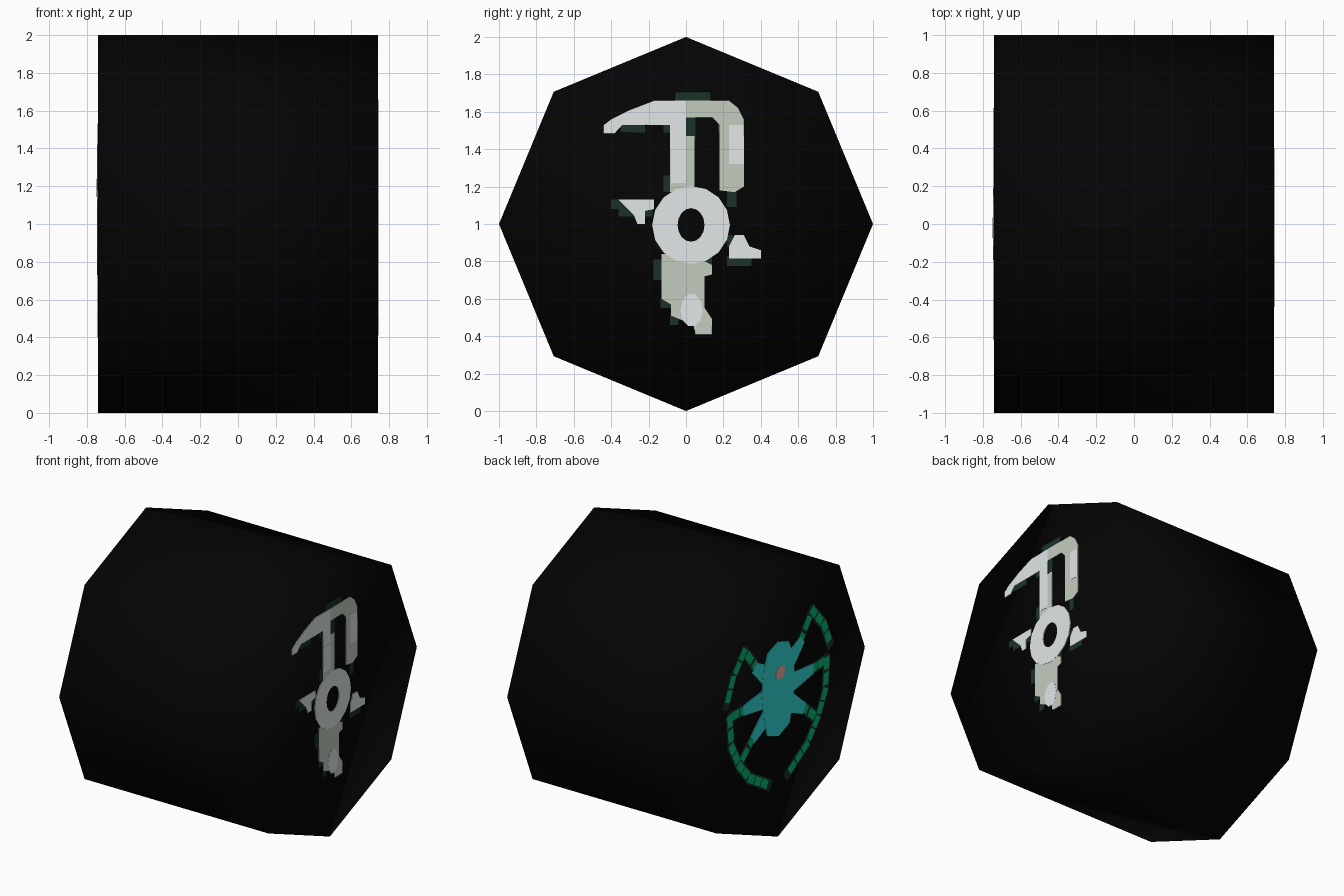
import bpy, bmesh, math
from mathutils import Vector, Matrix

if "Cube" in bpy.data.objects:
    bpy.data.objects.remove(bpy.data.objects["Cube"])

HALF = 0.74  # half length of the drum along x


def material(name, rgb):
    m = bpy.data.materials.new(name)
    m.diffuse_color = (*rgb, 1)
    m.use_nodes = True
    m.node_tree.nodes["Principled BSDF"].inputs["Base Color"].default_value = m.diffuse_color
    return m


BLACK = material("near black", (0.0012, 0.0012, 0.0012))
PALE = material("pale grey", (0.78, 0.82, 0.82))
SAGE = material("sage grey", (0.55, 0.61, 0.53))
SHADOW = material("dark moss", (0.010, 0.032, 0.023))
TEAL = material("teal", (0.035, 0.72, 0.72))
GREEN = material("leg green", (0.002, 0.50, 0.18))
PINK = material("dusty pink", (0.78, 0.46, 0.42))


def finish(name, bm, mat):
    bmesh.ops.recalc_face_normals(bm, faces=bm.faces)
    me = bpy.data.meshes.new(name)
    bm.to_mesh(me)
    bm.free()
    me.materials.append(mat)
    ob = bpy.data.objects.new(name, me)
    bpy.context.collection.objects.link(ob)
    return ob


def plate(name, polys, side, mat, depth):
    """Thin plates on an end cap; polys hold (y, z) outlines, side is +1 or -1."""
    bm = bmesh.new()
    for poly in polys:
        base = [bm.verts.new((side * HALF, y, z)) for y, z in poly]
        top = [bm.verts.new((side * (HALF + depth), y, z)) for y, z in poly]
        bm.faces.new(base)
        bm.faces.new(top[::-1])
        for i in range(len(poly)):
            j = (i + 1) % len(poly)
            bm.faces.new((base[i], base[j], top[j], top[i]))
    return finish(name, bm, mat)


def rect(y0, y1, z0, z1):
    return [(y0, z0), (y1, z0), (y1, z1), (y0, z1)]


def ellipse(y, z, ry, rz, n=16):
    return [(y + ry * math.cos(math.tau * i / n), z + rz * math.sin(math.tau * i / n))
            for i in range(n)]


def stroke(path, width, end_width=None):
    """One quad per path segment, slightly overlapping at the joints."""
    end_width = end_width or width
    quads = []
    n = len(path) - 1
    for i in range(n):
        a, b = Vector(path[i]), Vector(path[i + 1])
        d = (b - a).normalized()
        s = Vector((-d.y, d.x)) / 2
        wa = width + (end_width - width) * i / n
        wb = width + (end_width - width) * (i + 1) / n
        a, b = a - d * wa * 0.3, b + d * wb * 0.3
        quads.append([tuple(p) for p in (a + s * wa, b + s * wb, b - s * wb, a - s * wa)])
    return quads


def mirrored(polys):
    return polys + [[(-y, z) for y, z in p] for p in polys]


def dashes(path, step, fill):
    """Short pieces along a path."""
    out = []
    for p, q in zip(path, path[1:]):
        a, b = Vector(p), Vector(q)
        n = max(1, round((b - a).length / step))
        for i in range(n):
            out.append([a.lerp(b, i / n), a.lerp(b, (i + fill) / n)])
    return out


# Octagonal drum lying along x, smooth shaded
bm = bmesh.new()
bmesh.ops.create_cone(bm, cap_ends=True, segments=8, radius1=1, radius2=1, depth=2 * HALF)
bmesh.ops.transform(bm, verts=bm.verts,
                    matrix=Matrix.Translation((0, 0, 1)) @ Matrix.Rotation(math.pi / 2, 4, 'Y'))
drum = finish("drum", bm, BLACK)
for f in drum.data.polygons:
    f.use_smooth = True

# Right cap: hooked blade ornament, dark edge marks first
plate("ornament_shadow", [
    rect(-.06, .13, 1.64, 1.705), rect(-.35, -.22, 1.49, 1.55), rect(-.12, -.03, 1.49, 1.55),
    rect(-.03, .05, 1.53, 1.58), rect(0, .05, 1.45, 1.53),
    rect(.17, .20, 1.49, 1.57), rect(-.12, -.08, 1.17, 1.26), rect(.22, .27, 1.09, 1.19),
    rect(-.40, -.33, 1.08, 1.13), rect(-.36, -.18, 1.04, 1.10), rect(.22, .35, .775, .83),
    rect(-.175, -.12, .70, .81), rect(-.135, -.07, .55, .60), rect(-.085, -.04, .46, .52),
    rect(.08, .14, .77, .83), rect(.22, .25, .88, .94), rect(-.02, .02, 1.17, 1.21),
], 1, SHADOW, 0.002)

plate("ornament_hook", [
    [(-.44, 1.485), (-.44, 1.53), (-.40, 1.56), (-.30, 1.61), (-.17, 1.66), (0, 1.66),
     (0, 1.56), (-.06, 1.53), (-.34, 1.53), (-.38, 1.485)],
    rect(-.085, 0, 1.40, 1.58)], 1, PALE, 0.004)
plate("ornament_loop", [
    [(0, 1.57), (0, 1.66), (.23, 1.66), (.28, 1.62), (.31, 1.56), (.31, 1.20), (.26, 1.17),
     (.18, 1.18), (.18, 1.53), (.14, 1.57)],
    rect(-.085, .045, 1.17, 1.40), rect(0, .045, 1.40, 1.47)], 1, SAGE, 0.004)
plate("loop_highlights", [rect(.23, .31, 1.32, 1.53), rect(-.08, 0, 1.22, 1.41)],
      1, PALE, 0.005)

# Ring at the middle of the ornament
outer = ellipse(.027, .995, .208, .208)
inner = ellipse(.027, .995, .072, .09)
plate("ornament_ring", [[outer[i], outer[(i + 1) % 16], inner[(i + 1) % 16], inner[i]]
                        for i in range(16)], 1, PALE, 0.005)

# Side barbs
plate("ornament_barbs", [
    [(-.36, 1.13), (-.17, 1.13), (-.17, 1.08), (-.22, 1.07), (-.22, 1.0), (-.26, 1.0),
     (-.28, 1.05)],
    [(.26, .94), (.31, .94), (.34, .88), (.40, .86), (.40, .815), (.23, .815), (.23, .88)],
], 1, PALE, 0.004)

# Tapering blade and its highlight
plate("ornament_blade", [[(-.13, .84), (-.13, .60), (-.08, .57), (-.08, .51), (.04, .46),
                          (.05, .41), (.14, .41), (.14, .49), (.10, .55), (.10, .72),
                          (.14, .73), (.14, .78), (.10, .80), (.10, .84)]],
      1, SAGE, 0.004)
plate("blade_highlight", [ellipse(.03, .54, .06, .09, 10)], 1, PALE, 0.005)

# Left cap: eight-legged creature, mirrored about y = 0
upper = [(.24, 1.31), (.39, 1.50), (.52, 1.35), (.60, 1.17)]
middle = [(.38, 1.07), (.56, 1.08), (.54, .86), (.45, .69)]
lower = [(.28, .84), (.45, .69), (.33, .55), (.18, .46), (.10, .41)]
legs = (upper, middle, lower)
plate("leg_outlines", mirrored([q for leg in legs for q in stroke(leg, .085)]),
      -1, SHADOW, 0.002)
plate("leg_tips", mirrored([q for leg in legs for d in dashes(leg, .11, .5)
                            for q in stroke(d, .06)]), -1, GREEN, 0.004)
thighs = ([(.10, 1.20), (.26, 1.32)], [(.10, 1.06), (.38, 1.07)], [(.08, .96), (.28, .83)])
plate("leg_roots", mirrored([q for t in thighs for q in stroke(t, .17, .075)]),
      -1, TEAL, 0.005)
plate("creature_body", [[(-.12, 1.38), (0, 1.42), (.12, 1.38), (.17, 1.27), (.19, 1.1),
                         (.17, .92), (.13, .78), (0, .73), (-.13, .78), (-.17, .92),
                         (-.19, 1.1), (-.17, 1.27)]], -1, TEAL, 0.006)
plate("body_spot", [ellipse(-.02, 1.19, .055, .05, 10)], -1, PINK, 0.008)
